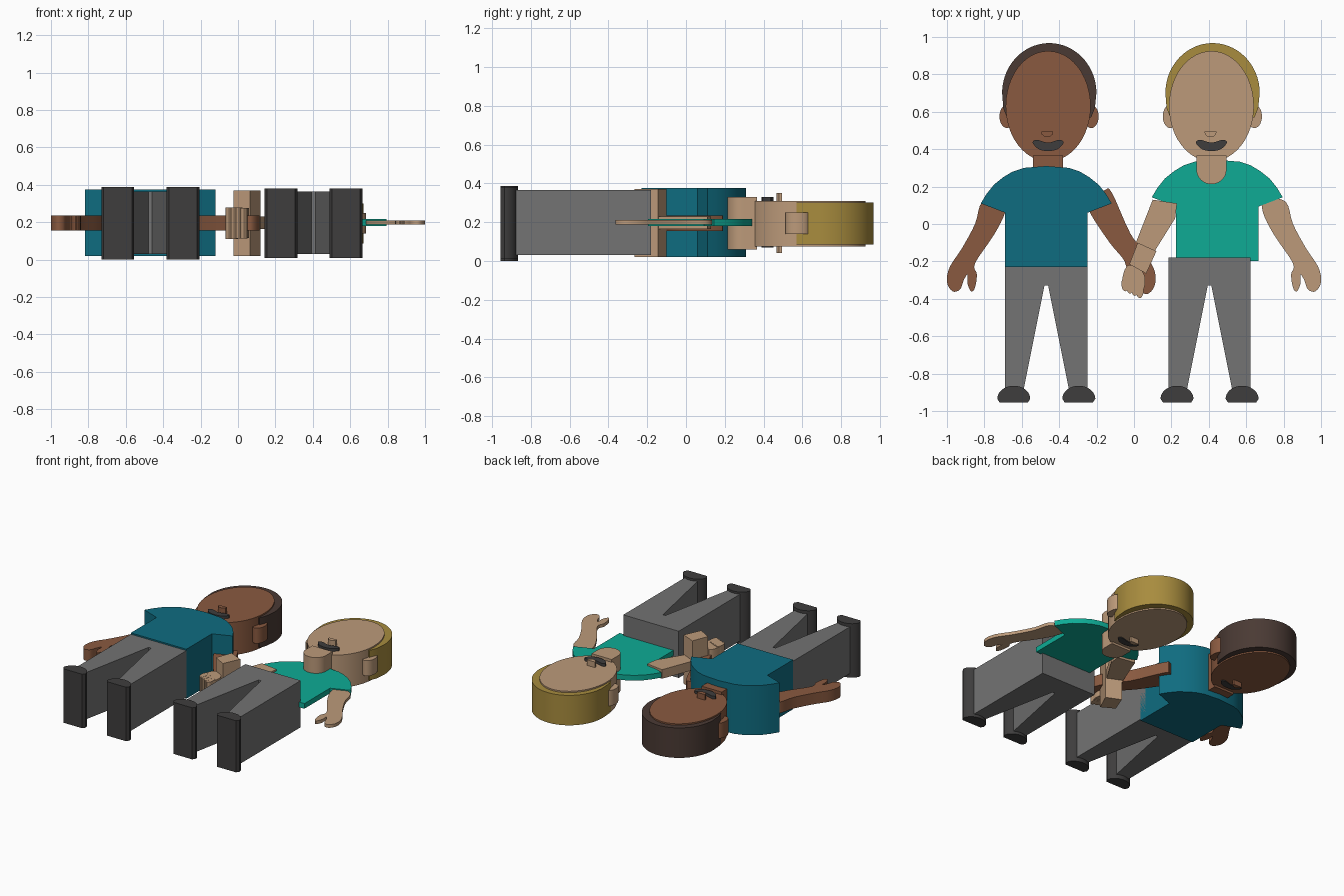
import bpy
import bmesh
from math import cos, sin, pi, radians
from mathutils import Vector

cube = bpy.data.objects.get("Cube")
if cube:
    bpy.data.objects.remove(cube, do_unlink=True)


def make_material(name, hex_code):
    """Flat material from an sRGB hex string."""
    values = [c / 255 for c in bytes.fromhex(hex_code)]
    linear = [c / 12.92 if c < 0.04 else ((c + 0.055) / 1.055) ** 2.4 for c in values]
    mat = bpy.data.materials.new(name)
    mat.use_nodes = True
    mat.diffuse_color = (*linear, 1)
    mat.node_tree.nodes["Principled BSDF"].inputs["Base Color"].default_value = (*linear, 1)
    return mat


brown_skin = make_material("brown skin", "8A5A40")
light_skin = make_material("light skin", "BC9A7A")
dark_hair = make_material("dark brown hair", "4A3A34")
blond_hair = make_material("blond hair", "A88C3E")
blue_cloth = make_material("deep teal cloth", "0F6C80")
green_cloth = make_material("sea green cloth", "0EAB95")
grey_cloth = make_material("grey trousers", "737373")
charcoal = make_material("charcoal", "3E3D3D")


def slab(name, outline, bottom, top, mat, shift=(0, 0)):
    """Extrude a closed outline from one height to another."""
    bm = bmesh.new()
    face = bm.faces.new([bm.verts.new((x + shift[0], y + shift[1], bottom)) for x, y in outline])
    extruded = bmesh.ops.extrude_face_region(bm, geom=[face])["geom"]
    moved = [v for v in extruded if isinstance(v, bmesh.types.BMVert)]
    bmesh.ops.translate(bm, verts=moved, vec=(0, 0, top - bottom))
    bmesh.ops.recalc_face_normals(bm, faces=bm.faces)
    mesh = bpy.data.meshes.new(name)
    bm.to_mesh(mesh)
    bm.free()
    mesh.materials.append(mat)
    obj = bpy.data.objects.new(name, mesh)
    bpy.context.collection.objects.link(obj)
    bpy.ops.object.select_all(action="DESELECT")
    obj.select_set(True)
    bpy.context.view_layer.objects.active = obj
    bpy.ops.object.shade_smooth_by_angle(angle=radians(35))
    return obj


def ellipse(cx, cy, rx, ry, start=0, end=2 * pi, steps=48):
    """Points along an ellipse, or along an arc of it."""
    count = steps if end - start > 6 else steps + 1
    angles = [start + (end - start) * i / steps for i in range(count)]
    return [(cx + rx * cos(a), cy + ry * sin(a)) for a in angles]


def rounded(points, steps=4):
    """Smooth closed curve through the points."""
    pts = [Vector(p) for p in points]
    n = len(pts)
    result = []
    for i in range(n):
        a, b, c, d = (pts[(i + k) % n] for k in range(4))
        for s in range(steps):
            t = s / steps
            p = b + t * (c - a + t * (2 * a - 5 * b + 4 * c - d + t * (3 * b - a - 3 * c + d))) / 2
            result.append((p.x, p.y))
    return result


def mirrored(half):
    """Complete a right-hand half outline across x = 0."""
    return half + [(-x, y) for x, y in reversed(half) if x != 0]


def flipped(points):
    return [(-x, y) for x, y in points]


shirt_half = [(0, 0.31), (0.12, 0.3), (0.18, 0.28), (0.23, 0.25), (0.28, 0.21),
              (0.32, 0.16), (0.35, 0.11), (0.22, 0.06), (0.22, -0.23)]
trouser_half = [(0.22, -0.18), (0.22, -0.88), (0.12, -0.88), (0.01, -0.33)]
nose_half = [(0, 0.495), (0.032, 0.495), (0.03, 0.48), (0.015, 0.467), (0, 0.465)]
mouth_half = [(0, 0.435), (0.06, 0.45), (0.083, 0.435), (0.05, 0.4), (0, 0.39)]


def build_person(side, centre, skin, hair, cloth, shirt_at, shirt_z, shoe_z):
    head_x = centre + 0.01
    # head: face disc, hair cap, ears and small features
    slab(side + "_face", ellipse(head_x, 0.63, 0.227, 0.295), 0.075, 0.31, skin)
    cap = ellipse(head_x + 0.006, 0.7, 0.252, 0.267, 0, pi)
    cap += [(head_x - 0.24, 0.62), (head_x - 0.22, 0.57), (head_x + 0.23, 0.57), (head_x + 0.25, 0.62)]
    slab(side + "_hair", cap, 0.085, 0.3, hair)
    for ear, sign in (("left", 1), ("right", -1)):
        outline = ellipse(head_x + 0.005 + sign * 0.225, 0.575, 0.04, 0.062)
        slab(f"{side}_{ear}_ear", outline, 0.14, 0.25, skin)
    slab(side + "_nose", mirrored(nose_half), 0.04, 0.35, skin, (head_x - 0.005, 0))
    slab(side + "_moustache", rounded(mirrored(mouth_half)), 0.07, 0.33, charcoal, (head_x, 0))
    # neck with a rounded lower end
    neck = [(head_x - 0.08, 0.365)] + ellipse(head_x, 0.29, 0.08, 0.077, pi, 2 * pi)
    slab(side + "_neck", neck + [(head_x + 0.08, 0.365)], 0.06, 0.33, skin)
    # shirt and trousers
    slab(side + "_shirt", mirrored(shirt_half), *shirt_z, cloth, shirt_at)
    slab(side + "_trousers", mirrored(trouser_half), 0.03, 0.365, grey_cloth, (centre, 0))
    # domed shoes
    for foot, sign in (("left", 1), ("right", -1)):
        x = centre + sign * 0.174
        sole = [(x - 0.075, -0.955), (x + 0.075, -0.955)]
        outline = ellipse(x, -0.935, 0.088, 0.07, 0, pi) + sole
        slab(f"{side}_{foot}_shoe", outline, *shoe_z, charcoal)


build_person("right_person", -0.469, brown_skin, dark_hair, blue_cloth,
             (-0.469, 0), (0.02, 0.375), (0, 0.387))
build_person("left_person", 0.404, light_skin, blond_hair, green_cloth,
             (0.445, 0.033), (0.18, 0.217), (0.01, 0.38))

# outer arms with thumb and open hand
outer_arm = rounded([(-0.81, 0.12), (-0.85, 0), (-0.92, -0.13), (-0.985, -0.23), (-1, -0.31),
                     (-0.97, -0.36), (-0.93, -0.35), (-0.91, -0.3), (-0.89, -0.27),
                     (-0.89, -0.32), (-0.87, -0.36), (-0.85, -0.34), (-0.84, -0.27),
                     (-0.85, -0.21), (-0.75, -0.06), (-0.69, 0.06), (-0.7, 0.13)])
slab("right_person_outer_arm", outer_arm, 0.155, 0.235, brown_skin)
slab("left_person_outer_arm", flipped(outer_arm), 0.187, 0.21, light_skin)

# inner arms that meet in the middle
inner_arm = rounded([(-0.16, 0.18), (-0.12, 0.17), (-0.02, -0.05), (0.05, -0.14), (0.11, -0.25),
                     (0.11, -0.33), (0.07, -0.375), (0.02, -0.35), (-0.03, -0.3),
                     (-0.05, -0.2), (-0.13, -0.1), (-0.24, 0.07), (-0.24, 0.15)])
slab("right_person_inner_arm", inner_arm, 0.155, 0.235, brown_skin)
slab("left_person_inner_arm", [(0.1, 0.13), (0.01, -0.1), (-0.01, -0.21), (0.07, -0.23),
                               (0.12, -0.13), (0.22, 0.03), (0.23, 0.11)], 0.165, 0.23, light_skin)

# deep wrist block, palm and fingers of the clasping hand
slab("clasping_wrist", [(0.02, -0.1), (0.12, -0.145), (0.065, -0.265), (-0.025, -0.215)],
     0.02, 0.37, light_skin)
slab("clasping_palm", rounded([(-0.03, -0.22), (-0.06, -0.28), (-0.055, -0.33), (0, -0.35),
                               (0.045, -0.36), (0.06, -0.3), (0.04, -0.25)]), 0.115, 0.275, light_skin)
for i in range(4):
    slab(f"clasping_finger_{i + 1}", ellipse(-0.047 + 0.026 * i, -0.32 - 0.012 * i, 0.02, 0.04, steps=20),
         0.11 + 0.001 * i, 0.28 - 0.001 * i, light_skin)
